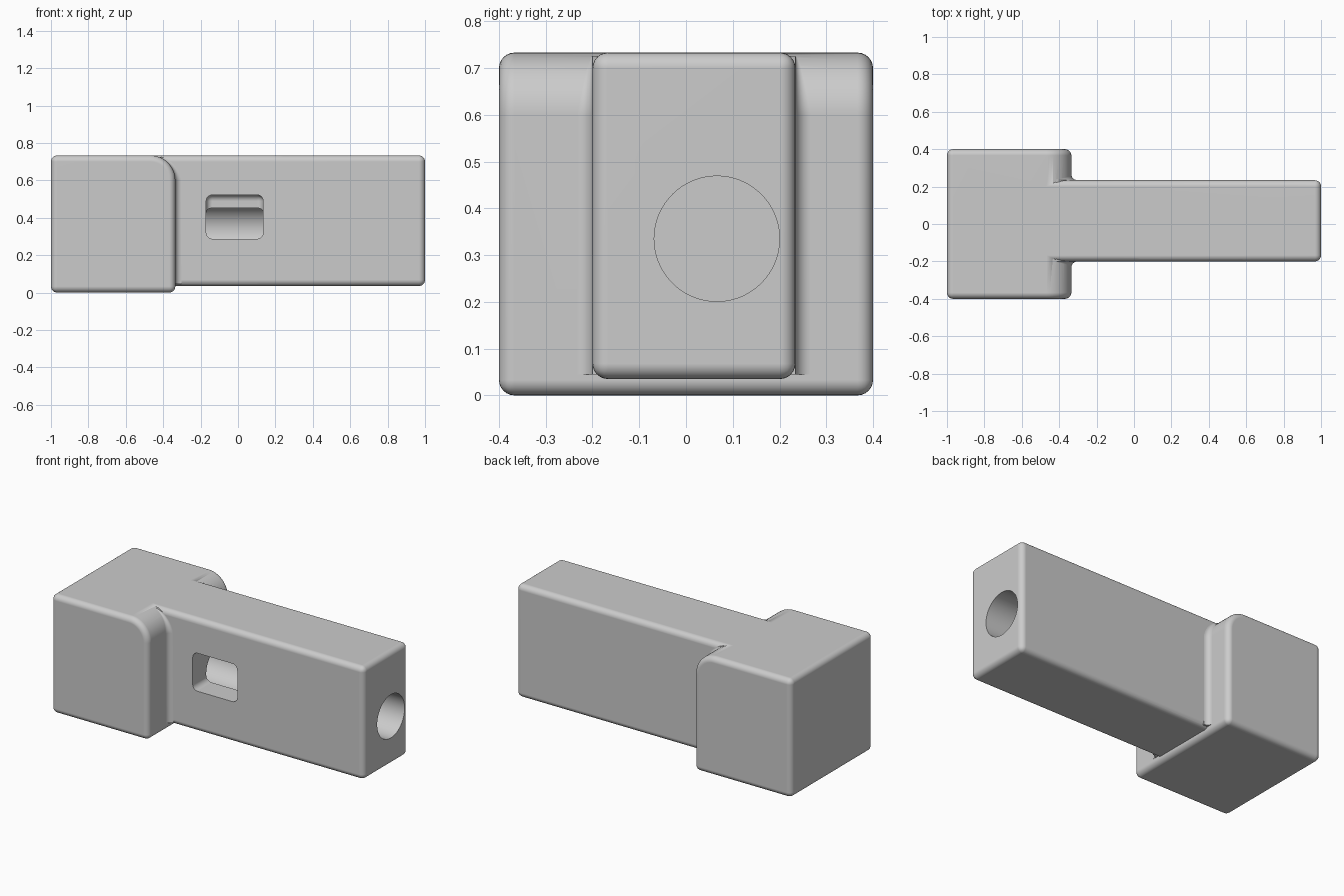
import bpy, bmesh
from math import sin, cos, pi

if "Cube" in bpy.data.objects:
    bpy.data.objects.remove(bpy.data.objects["Cube"], do_unlink=True)

R = 0.033                      # common edge rounding and fillet radius
FACE_X, TOP = -0.335, 0.733    # head shoulder plane and shared top plane
BIG = 0.133                    # large shoulder radius
ARM_Y = (-0.2, 0.234)

grey = bpy.data.materials.new("plain grey")
grey.use_nodes = True
colour = (0.6, 0.6, 0.6, 1)
grey.diffuse_color = colour
grey.node_tree.nodes["Principled BSDF"].inputs["Base Color"].default_value = colour


def finish(name, bm):
    bmesh.ops.recalc_face_normals(bm, faces=bm.faces[:])
    mesh = bpy.data.meshes.new(name)
    bm.to_mesh(mesh)
    bm.free()
    mesh.materials.append(grey)
    obj = bpy.data.objects.new(name, mesh)
    bpy.context.collection.objects.link(obj)
    return obj


def prism(name, outline, y0, y1, rounding=R):
    """Extrude an x-z outline along y and round its sharp edges."""
    bm = bmesh.new()
    base = bm.faces.new([bm.verts.new((x, y0, z)) for x, z in outline])
    ext = bmesh.ops.extrude_face_region(bm, geom=[base])["geom"]
    moved = [v for v in ext if isinstance(v, bmesh.types.BMVert)]
    bmesh.ops.translate(bm, verts=moved, vec=(0, y1 - y0, 0))
    bmesh.ops.recalc_face_normals(bm, faces=bm.faces[:])
    sharp = [e for e in bm.edges if e.calc_face_angle(0) > 0.6]
    bmesh.ops.bevel(bm, geom=sharp, offset=rounding, segments=6,
                    profile=0.5, affect='EDGES', clamp_overlap=True)
    return finish(name, bm)


def rect(x0, x1, z0, z1):
    return [(x0, z0), (x1, z0), (x1, z1), (x0, z1)]


def fillet(name, side_y, sign):
    """Concave strip that follows the shoulder where the arm side meets it."""
    path = [(FACE_X, 0.045, 1, 0, R), (FACE_X, TOP - BIG, 1, 0, R)]
    for i in range(1, 10):
        a = i * pi / 24
        path.append((FACE_X - BIG + BIG * cos(a), TOP - BIG + BIG * sin(a),
                     cos(a), sin(a), R * (1 - i / 10)))
    bm = bmesh.new()
    rings = []
    for x, z, nx, nz, r in path:
        section = [(-0.02, -0.02), (r, -0.02)]
        section += [(r - r * sin(k * pi / 12), r - r * cos(k * pi / 12)) for k in range(7)]
        section.append((-0.02, r))
        rings.append([bm.verts.new((x + n * nx, side_y + sign * s, z + n * nz))
                      for n, s in section])
    for a, b in zip(rings, rings[1:]):
        for i in range(len(a)):
            j = (i + 1) % len(a)
            bm.faces.new((a[i], a[j], b[j], b[i]))
    bm.faces.new(rings[0])
    bm.faces.new(rings[-1])
    return finish(name, bm)


def combine(target, other, operation):
    mod = target.modifiers.new(operation.title(), 'BOOLEAN')
    mod.operation, mod.solver, mod.object = operation, 'EXACT', other
    bpy.context.view_layer.objects.active = target
    bpy.ops.object.modifier_apply(modifier=mod.name)
    bpy.data.objects.remove(other, do_unlink=True)


# Head block with a large rounded shoulder
shoulder = [(FACE_X - BIG + BIG * cos(i * pi / 24), TOP - BIG + BIG * sin(i * pi / 24))
            for i in range(13)]
body = prism("block_with_arm", [(-1, 0), (FACE_X, 0)] + shoulder + [(-1, TOP)], -0.4, 0.4)

# Arm and side fillets
combine(body, prism("arm", rect(-0.8, 1, 0.035, TOP), *ARM_Y), 'UNION')
combine(body, fillet("front_fillet", ARM_Y[0], -1), 'UNION')
combine(body, fillet("back_fillet", ARM_Y[1], 1), 'UNION')

# Front window pocket, starting well outside so only its inner end is rounded
combine(body, prism("window_cutter", rect(-0.17, 0.135, 0.287, 0.522), -0.5, 0), 'DIFFERENCE')

# Round bore from the arm end
bpy.ops.mesh.primitive_cylinder_add(vertices=72, radius=0.134, depth=1.7,
                                    location=(0.35, 0.066, 0.335), rotation=(0, pi / 2, 0))
bore = bpy.context.object
bore.data.materials.append(grey)
combine(body, bore, 'DIFFERENCE')

# Smooth rounded edges while keeping flat faces flat
bpy.ops.object.select_all(action='DESELECT')
body.select_set(True)
bpy.context.view_layer.objects.active = body
bpy.ops.object.shade_smooth_by_angle(angle=0.6)
weighted = body.modifiers.new("Weighted Normals", 'WEIGHTED_NORMAL')
weighted.keep_sharp = True
